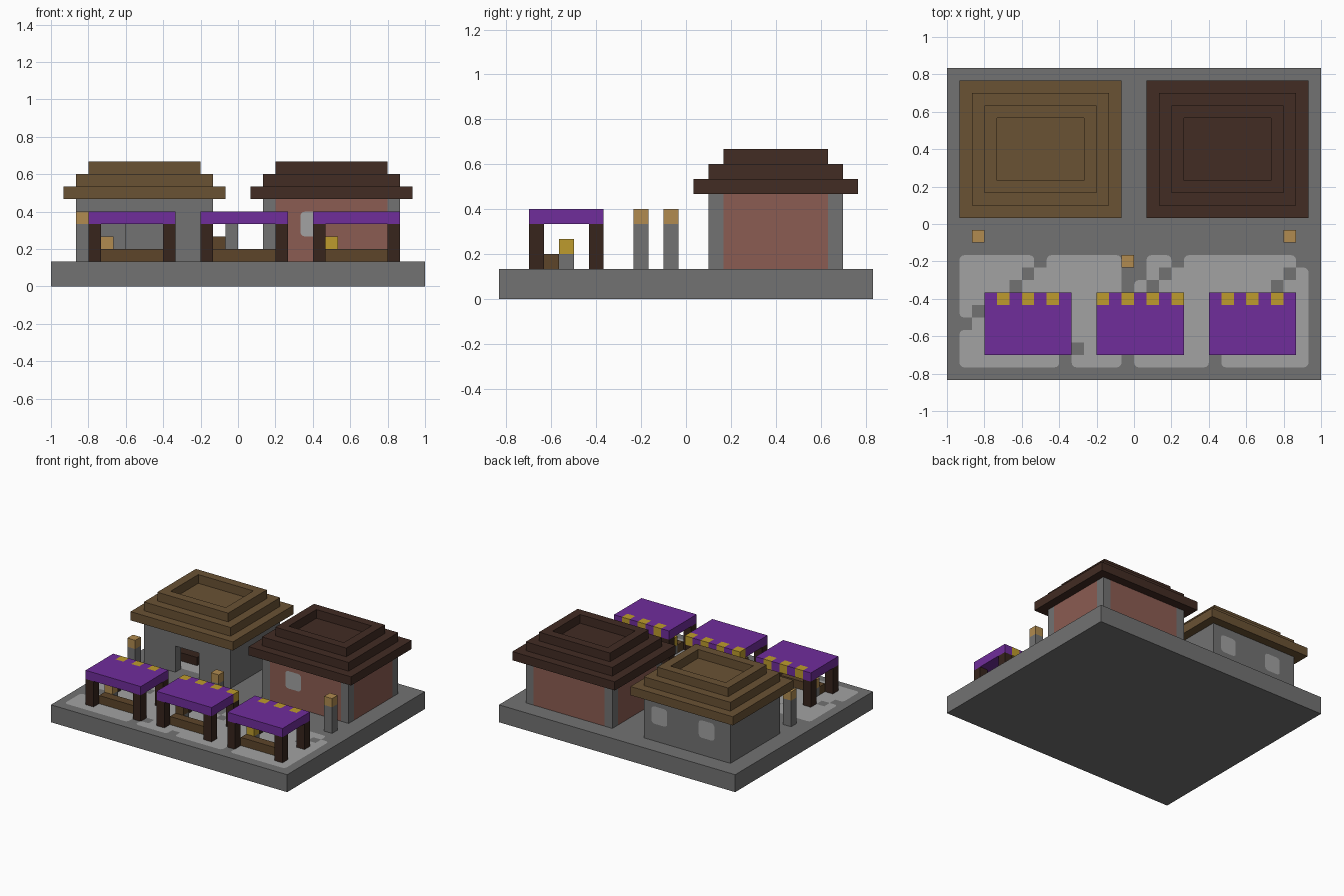
import bpy, bmesh
from mathutils import Vector

cube = bpy.data.objects.get("Cube")
if cube:
    bpy.data.objects.remove(cube, do_unlink=True)

U = 1 / 15  # block size


def material(name, rgb):
    m = bpy.data.materials.new(name)
    m.use_nodes = True
    m.diffuse_color = (*rgb, 1)
    m.node_tree.nodes["Principled BSDF"].inputs["Base Color"].default_value = (*rgb, 1)
    return m


stone = material("stone grey", (0.17, 0.17, 0.17))
pale = material("pale stone", (0.36, 0.36, 0.36))
thatch = material("roof brown", (0.144, 0.084, 0.034))
dark = material("dark roof brown", (0.054, 0.025, 0.017))
brick = material("brick red", (0.26, 0.107, 0.084))
purple = material("awning purple", (0.162, 0.026, 0.33))
gold = material("gold", (0.51, 0.33, 0.026))
tan = material("tan", (0.44, 0.26, 0.08))
plank = material("counter wood", (0.11, 0.06, 0.023))
post = material("post wood", (0.038, 0.018, 0.012))


def point(i, j, k):
    """Block coordinates to world position."""
    return Vector(((i - 15) * U, (j - 12.5) * U, k * U))


def finish(name, bm, mat):
    mesh = bpy.data.meshes.new(name)
    bm.to_mesh(mesh)
    bm.free()
    mesh.materials.append(mat)
    obj = bpy.data.objects.new(name, mesh)
    bpy.context.collection.objects.link(obj)
    return obj


def add_box(bm, x, y, z):
    lo, hi = point(x[0], y[0], z[0]), point(x[1], y[1], z[1])
    verts = bmesh.ops.create_cube(bm, size=1)["verts"]
    for v in verts:
        v.co = Vector([(lo[a] + hi[a]) / 2 + v.co[a] * (hi[a] - lo[a]) for a in range(3)])


def boxes(name, mat, *parts):
    bm = bmesh.new()
    for part in parts:
        add_box(bm, *part)
    return finish(name, bm, mat)


def plate(name, mat, quads, out):
    """Thin flat panel from quads, with rounded outer corners."""
    bm = bmesh.new()
    for quad in quads:
        bm.faces.new([bm.verts.new(point(*p)) for p in quad])
    bmesh.ops.remove_doubles(bm, verts=bm.verts[:], dist=0.001)
    corners = [v for v in bm.verts if len(v.link_faces) == 1]
    bmesh.ops.bevel(bm, geom=corners, offset=0.025, segments=3, profile=0.5, affect='VERTICES')
    for v in bm.verts:
        v.co += Vector(out) * 0.004
    return finish(name, bm, mat)


def ring(x, y, z):
    """Four box walls one block thick."""
    (a, b), (c, d) = x, y
    return [(x, (c, c + 1), z), (x, (d - 1, d), z),
            ((a, a + 1), (c + 1, d - 1), z), ((b - 1, b), (c + 1, d - 1), z)]


# Ground slab and paving
boxes("ground_slab", stone, ((0, 30), (0, 25), (0, 2)))
gaps = {(7, 9), (6, 8), (5, 7), (2, 5), (1, 4), (9, 1), (10, 2), (14, 1),
        (14, 7), (14, 8), (14, 9), (15, 8), (15, 9), (16, 7), (17, 8), (18, 9),
        (21, 1), (26, 7), (27, 8), (28, 9)}
plate("paving", pale,
      [[(i, j, 2), (i + 1, j, 2), (i + 1, j + 1, 2), (i, j + 1, 2)]
       for i in range(1, 29) for j in range(1, 10) if (i, j) not in gaps], (0, 0, 1))


# Stepped roof with a sunken top
def roof(name, mat, left):
    parts = [((left + s, left + 13 - s), (13 + s, 24 - s), (7 + s, 8 + s)) for s in range(2)]
    boxes(name, mat, *parts, *ring((left + 2, left + 11), (15, 22), (9, 10)))


roof("brown_roof", thatch, 1)
roof("dark_roof", dark, 16)

# Stone house with doorway, floor and low table
walls = ring((2, 13), (14, 23), (2, 7))[1:]
boxes("stone_house_walls", stone, *walls,
      ((2, 6), (14, 15), (2, 7)), ((9, 13), (14, 15), (2, 7)), ((6, 9), (14, 15), (5, 7)))
plate("stone_house_floor", pale, [[(3, 15, 2), (12, 15, 2), (12, 22, 2), (3, 22, 2)]], (0, 0, 1))
boxes("indoor_table", post, ((4, 7), (16.5, 18), (2, 3)))
for n, i in enumerate((4, 10)):
    plate(f"back_window_{n + 1}", pale,
          [[(i + 2, 23, 4), (i, 23, 4), (i, 23, 6), (i + 2, 23, 6)]], (0, 1, 0))

# Brick house with stone corners
boxes("brick_walls", brick, ((18, 27), (14, 23), (2, 7)), ((17, 28), (15, 22), (2, 7)))
boxes("stone_corners", stone, *[((i, i + 1), (j, j + 1), (2, 7)) for i in (17, 27) for j in (14, 22)])
plate("front_window", pale, [[(20, 14, 4), (22, 14, 4), (22, 14, 6), (20, 14, 6)]], (0, -1, 0))

# Market stalls
for n, (left, goods, tabs) in enumerate(((3, tan, (4, 6, 8)),
                                         (12, plank, (12, 14, 16, 18)),
                                         (21, gold, (22, 24, 26)))):
    tag = f"stall_{n + 1}_"
    right = left + 7
    plain = [(i, i + 1) for i in range(left, right) if i not in tabs]
    bm = bmesh.new()
    add_box(bm, (left, right), (2, 6), (5, 6))
    for x in plain:
        add_box(bm, x, (6, 7), (5, 6))
    finish(tag + "awning", bm, purple)
    boxes(tag + "trim", gold, *[((i, i + 1), (6, 7), (5, 6)) for i in tabs])
    boxes(tag + "posts", post, *[((i, i + 1), (j, j + 1), (2, 5))
                                 for i in (left, right - 1) for j in (2, 6)])
    boxes(tag + "counter", plank, ((left + 1, right - 1), (3, 4), (2, 3)))
    boxes(tag + "stand", stone, ((left + 1, left + 2), (4, 5), (2, 3)))
    boxes(tag + "goods", goods, ((left + 1, left + 2), (4, 5), (3, 4)))

# Lamp posts
for n, (i, j) in enumerate(((2, 11), (14, 9), (27, 11))):
    boxes(f"lamp_post_{n + 1}", stone, ((i, i + 1), (j, j + 1), (2, 5)))
    boxes(f"lamp_{n + 1}", tan, ((i, i + 1), (j, j + 1), (5, 6)))
